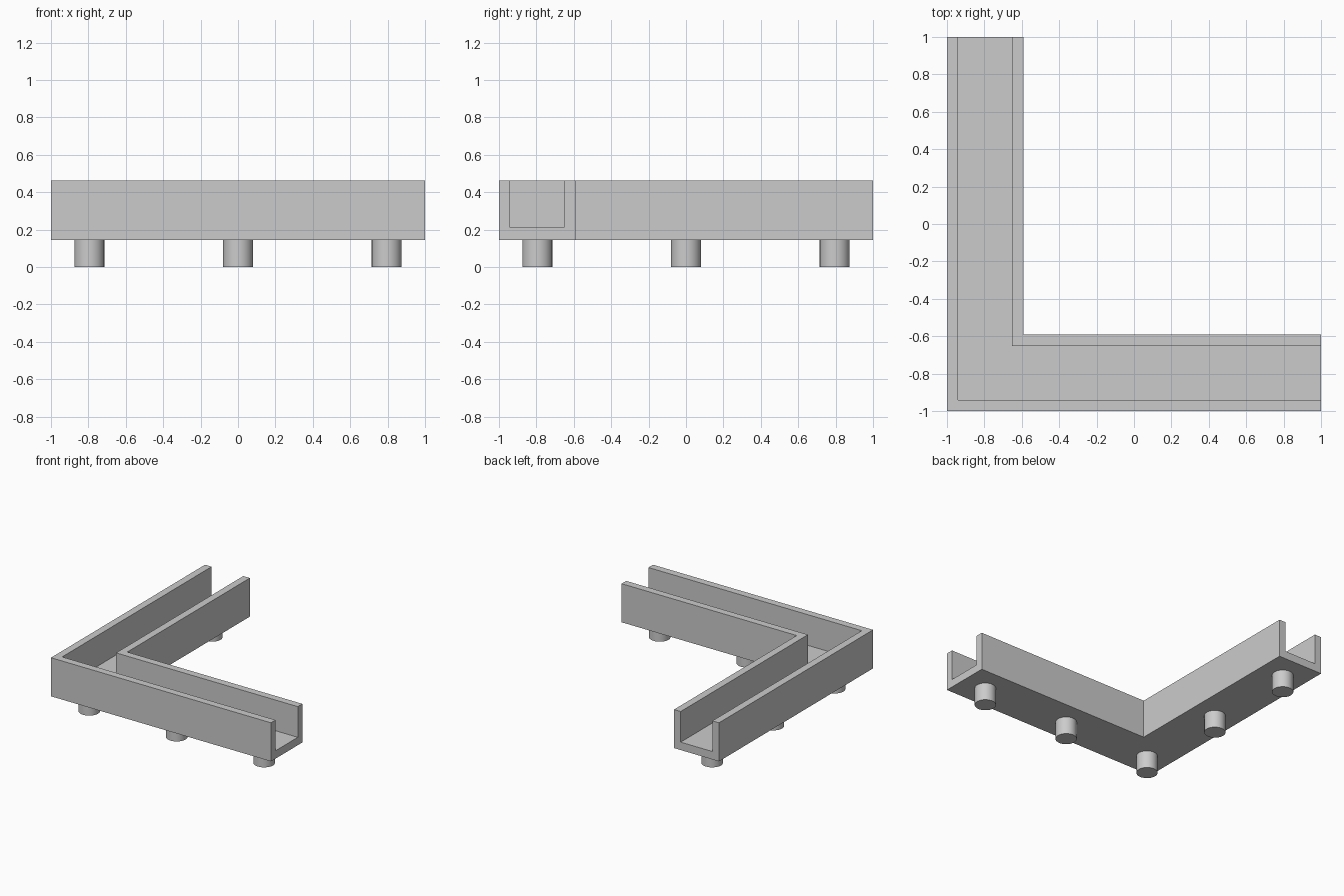
import bpy, bmesh, math

cube = bpy.data.objects.get("Cube")
if cube:
    bpy.data.objects.remove(cube, do_unlink=True)

BOTTOM, FLOOR, TOP = 0.145, 0.21, 0.462
OUTER, INNER, WALL = -1.0, -0.592, 0.06
PEG_RADIUS, PEG_STEP = 0.08, 0.795

grey = bpy.data.materials.new("light grey")
grey.use_nodes = True
colour = (0.6, 0.6, 0.6, 1)
grey.diffuse_color = colour
grey.node_tree.nodes["Principled BSDF"].inputs["Base Color"].default_value = colour


def make_channel():
    """U-shaped section swept along an L path with a mitred corner."""
    half = [(OUTER, BOTTOM), (OUTER, TOP), (OUTER + WALL, TOP), (OUTER + WALL, FLOOR)]
    section = half + [(OUTER + INNER - p, z) for p, z in reversed(half)]
    bm = bmesh.new()
    rings = [[bm.verts.new((1, p, z)) for p, z in section],
             [bm.verts.new((p, p, z)) for p, z in section],
             [bm.verts.new((p, 1, z)) for p, z in section]]
    n = len(section)
    for a, b in zip(rings, rings[1:]):
        for i in range(n):
            j = (i + 1) % n
            bm.faces.new((a[i], a[j], b[j], b[i]))
    # Open ends of the trough
    bm.faces.new(rings[0])
    bm.faces.new(rings[-1])
    bmesh.ops.recalc_face_normals(bm, faces=bm.faces)
    mesh = bpy.data.meshes.new("corner_channel")
    bm.to_mesh(mesh)
    bm.free()
    mesh.materials.append(grey)
    bpy.context.collection.objects.link(bpy.data.objects.new("corner_channel", mesh))


def make_peg(name, x, y):
    bpy.ops.mesh.primitive_cylinder_add(vertices=48, radius=PEG_RADIUS, depth=BOTTOM,
                                        location=(x, y, BOTTOM / 2))
    peg = bpy.context.object
    peg.name = name
    peg.data.materials.append(grey)
    bpy.ops.object.shade_smooth_by_angle(angle=math.radians(40))


make_channel()

# Round pegs under the corner and along both arms
corner = -PEG_STEP
make_peg("corner_peg", corner, corner)
for label, place in (("middle", 0), ("end", PEG_STEP)):
    make_peg("front_arm_" + label + "_peg", place, corner)
    make_peg("side_arm_" + label + "_peg", corner, place)
